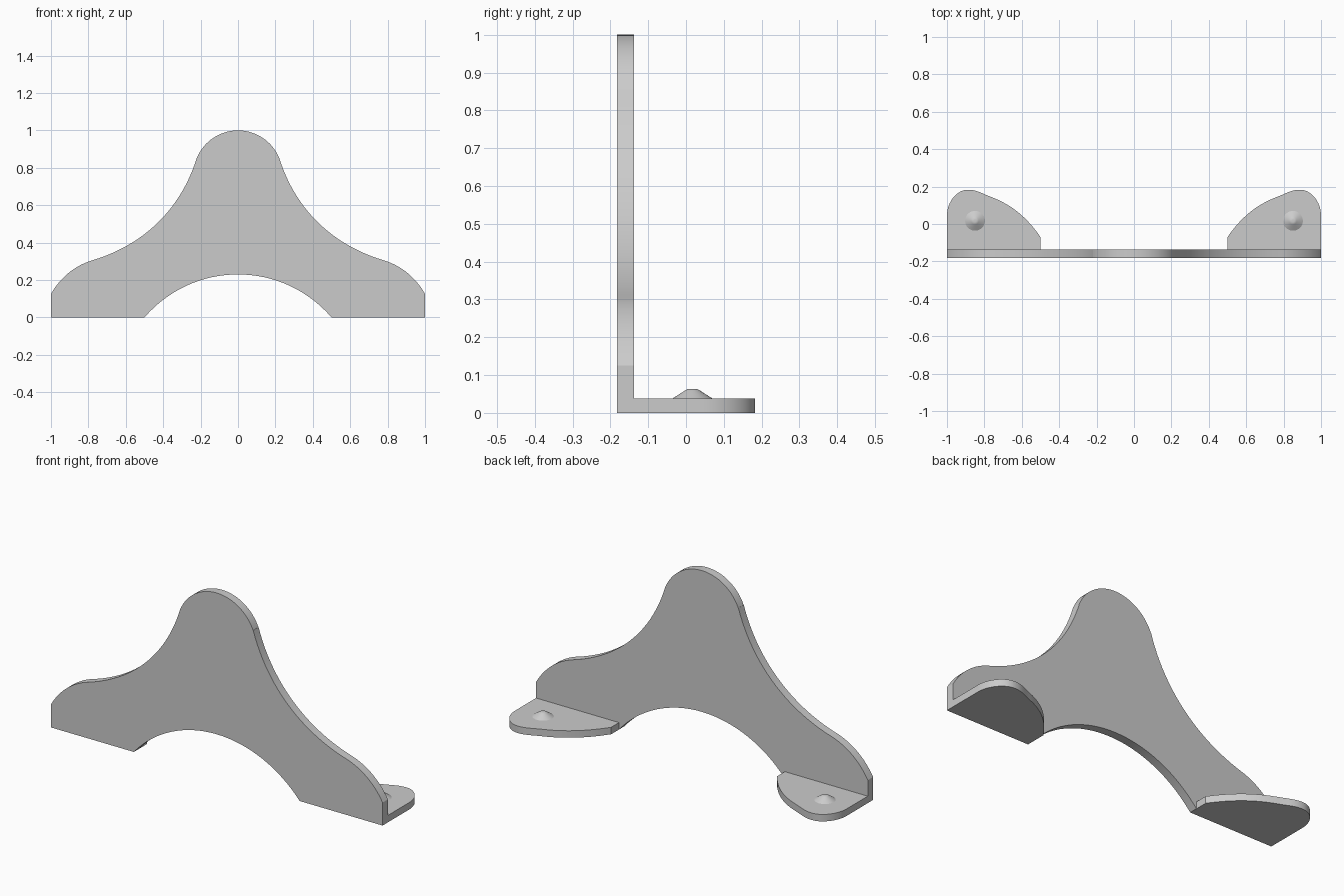
import bpy, bmesh, math
from mathutils import Vector, Matrix
from mathutils.geometry import interpolate_bezier

cube = bpy.data.objects.get("Cube")
if cube:
    bpy.data.objects.remove(cube, do_unlink=True)

FRONT, WALL, BACK = -0.183, -0.137, 0.183
FOOT_TOP = 0.038

grey = bpy.data.materials.new("plain grey")
grey.use_nodes = True
grey.diffuse_color = (0.6, 0.6, 0.6, 1)
grey.node_tree.nodes["Principled BSDF"].inputs["Base Color"].default_value = grey.diffuse_color


def bezier(p0, h0, h1, p1, n=16):
    return [tuple(p) for p in interpolate_bezier(*[Vector(p) for p in (p0, h0, h1, p1)], n)]


def arc(cz, r, a0, a1, n=16):
    angles = [math.radians(a0 + (a1 - a0) * i / n) for i in range(n + 1)]
    return [(r * math.cos(a), cz + r * math.sin(a)) for a in angles]


def finish(name, bm, angle=30):
    bmesh.ops.remove_doubles(bm, verts=bm.verts, dist=1e-4)
    bmesh.ops.recalc_face_normals(bm, faces=bm.faces)
    mesh = bpy.data.meshes.new(name)
    bm.to_mesh(mesh)
    bm.free()
    mesh.materials.append(grey)
    obj = bpy.data.objects.new(name, mesh)
    bpy.context.collection.objects.link(obj)
    bpy.ops.object.select_all(action='DESELECT')
    obj.select_set(True)
    bpy.context.view_layer.objects.active = obj
    bpy.ops.object.shade_smooth_by_angle(angle=math.radians(angle))
    return obj


def slab(name, points, direction):
    """Extrude a closed outline of 3D points along a vector."""
    bm = bmesh.new()
    unique = []
    for p in points:
        v = Vector(p)
        if all((v - u).length > 1e-4 for u in unique):
            unique.append(v)
    face = bm.faces.new([bm.verts.new(p) for p in unique])
    top = bmesh.ops.extrude_face_region(bm, geom=[face])
    moved = [g for g in top["geom"] if isinstance(g, bmesh.types.BMVert)]
    bmesh.ops.translate(bm, verts=moved, vec=direction)
    return finish(name, bm)


# Upright plate: half outline from the arch crown round to the top, then mirrored
half = arc(-0.428, 0.658, 90, 40.6)
half[-1] = (0.5, 0)
half += [(1, 0)]
half += bezier((1, 0.125), (0.95, 0.215), (0.87, 0.278), (0.78, 0.305))
half += bezier((0.78, 0.305), (0.51, 0.385), (0.305, 0.575), (0.22, 0.855), 24)
half += arc(0.762, 0.238, 23, 90)
outline = half + [(-x, z) for x, z in reversed(half)]
slab("upright_plate", [(x, FRONT, z) for x, z in outline], (0, WALL - FRONT, 0))

# Foot outline in plan, with a rounded outer lobe
foot = [(1, WALL), (0.5, WALL), (0.5, -0.07)]
foot += bezier((0.5, -0.07), (0.575, 0.04), (0.66, 0.105), (0.76, 0.143))
foot += bezier((0.76, 0.143), (0.82, 0.166), (0.84, BACK), (0.888, BACK))
foot += bezier((0.888, BACK), (0.95, BACK), (1, 0.115), (1, 0.045))

# Locating bump: sloped sides with a softly rounded tip (radius, height)
bump = [(0.053, -0.002), (0.053, 0), (0.034, 0.012), (0.02, 0.021),
        (0.014, 0.0245), (0.007, 0.0255), (0, 0.0255)]

for side, sign in (("left", 1), ("right", -1)):
    slab(side + "_foot", [(sign * x, y, 0) for x, y in foot], (0, 0, FOOT_TOP))
    bm = bmesh.new()
    verts = [bm.verts.new((r, 0, z)) for r, z in bump]
    edges = [bm.edges.new(pair) for pair in zip(verts, verts[1:])]
    bmesh.ops.spin(bm, geom=verts + edges, cent=(0, 0, 0), axis=(0, 0, 1),
                   angle=math.tau, steps=32)
    bmesh.ops.transform(bm, verts=bm.verts,
                        matrix=Matrix.Translation((sign * 0.85, 0.017, FOOT_TOP)))
    finish(side + "_bump", bm, 40)
